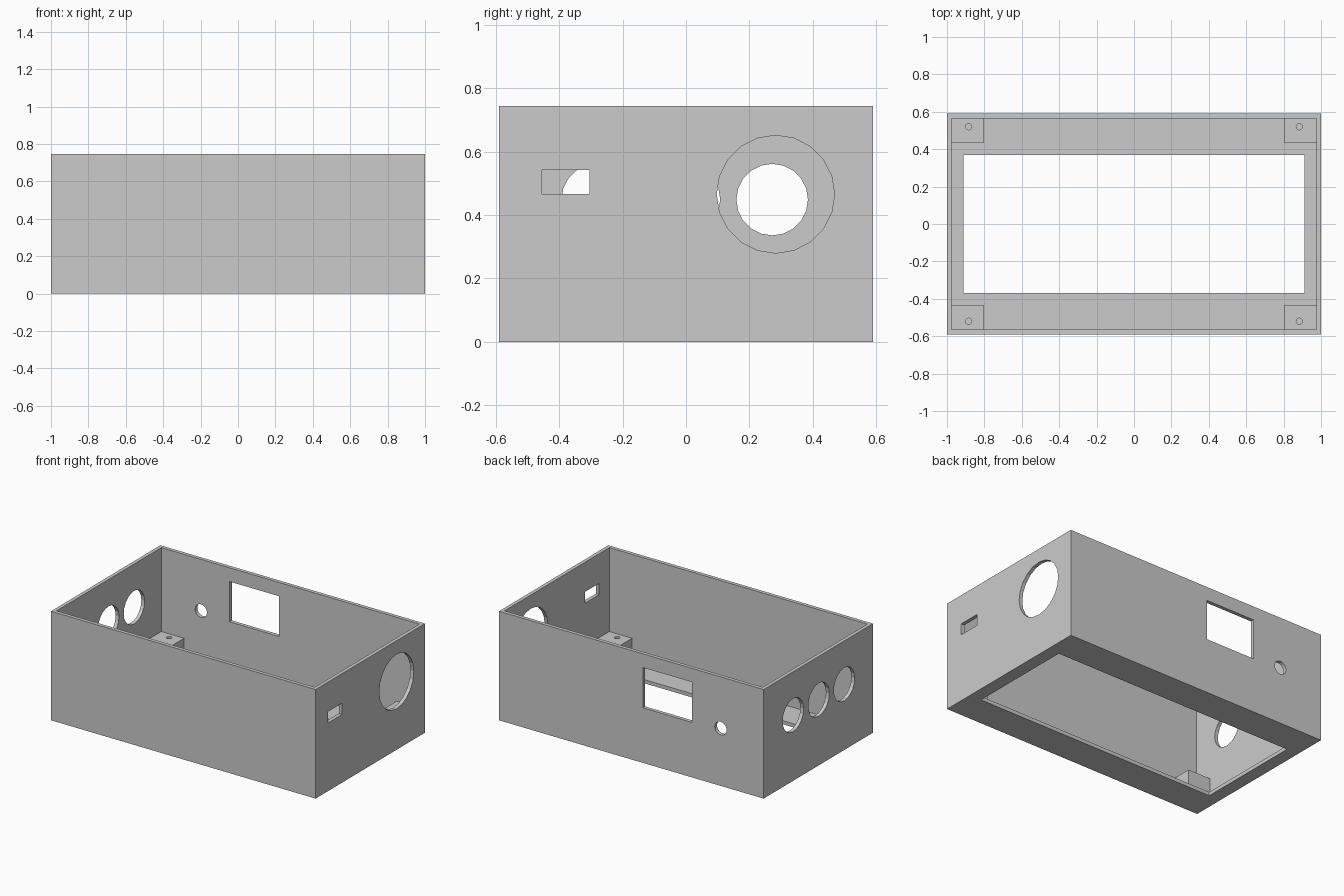
import bpy
import math

if "Cube" in bpy.data.objects:
    bpy.data.objects.remove(bpy.data.objects["Cube"], do_unlink=True)

GREY = (0.6, 0.6, 0.6, 1.0)
grey = bpy.data.materials.new("plain grey")
grey.use_nodes = True
grey.diffuse_color = GREY
grey.node_tree.nodes["Principled BSDF"].inputs["Base Color"].default_value = GREY

# Overall sizes
HX, HY, HEIGHT, WALL = 1.0, 0.59, 0.745, 0.025
IX, IY = HX - WALL, HY - WALL


def box(name, low, high):
    """Axis-aligned block between two corners."""
    middle = [(a + b) / 2 for a, b in zip(low, high)]
    bpy.ops.mesh.primitive_cube_add(size=1, location=middle)
    ob = bpy.context.object
    ob.name = name
    ob.scale = [b - a for a, b in zip(low, high)]
    bpy.ops.object.transform_apply(location=True, rotation=False, scale=True)
    ob.data.materials.append(grey)
    return ob


def rod(name, centre, radius, depth, axis, sides=20):
    """Cylinder along the x, y or z axis."""
    turn = {"x": (0, math.pi / 2, 0), "y": (math.pi / 2, 0, 0), "z": (0, 0, 0)}[axis]
    bpy.ops.mesh.primitive_cylinder_add(vertices=sides, radius=radius, depth=depth,
                                        location=centre, rotation=turn)
    ob = bpy.context.object
    ob.name = name
    ob.data.materials.append(grey)
    return ob


def cut(target, cutter):
    """Subtract the cutter from the target and discard it."""
    cutter.hide_render = True
    mod = target.modifiers.new("cut", "BOOLEAN")
    mod.operation = "DIFFERENCE"
    mod.solver = "EXACT"
    mod.object = cutter
    bpy.context.view_layer.objects.active = target
    bpy.ops.object.modifier_apply(modifier=mod.name)
    bpy.data.objects.remove(cutter, do_unlink=True)


# Open-topped case with a rectangular opening in the floor
case = box("case", (-HX, -HY, 0), (HX, HY, HEIGHT))
cut(case, box("cavity", (-IX, -IY, WALL), (IX, IY, 1)))
cut(case, box("floor_opening", (-0.912, -0.37, -0.1), (0.912, 0.37, 0.1)))

# Left wall: large round port and small slot
cut(case, rod("large_port", (HX, 0.283, 0.466), 0.186, 0.2, "x"))
cut(case, box("slot", (0.9, -0.455, 0.466), (1.1, -0.305, 0.543)))

# Right wall: row of three round ports
for y in (-0.28, -0.005, 0.272):
    cut(case, rod("round_port", (-HX, y, 0.449), 0.113, 0.2, "x"))

# Back wall: window and small round hole
cut(case, box("window", (-0.46, 0.5, 0.376), (-0.087, 0.7, 0.651)))
cut(case, rod("small_hole", (-0.675, HY, 0.393), 0.045, 0.2, "y"))

# Corner mounting posts with blind screw holes
POST_TOP = 0.172
for sx, side in ((-1, "right"), (1, "left")):
    for sy, end in ((-1, "front"), (1, "back")):
        xs = sorted((sx * 0.803, sx * (IX + 0.005)))
        ys = sorted((sy * 0.436, sy * (IY + 0.005)))
        post = box(f"{end}_{side}_post", (xs[0], ys[0], WALL - 0.005), (xs[1], ys[1], POST_TOP))
        cut(post, rod("screw_hole", (sx * 0.884, sy * 0.52, POST_TOP), 0.017, 0.2, "z", 16))
